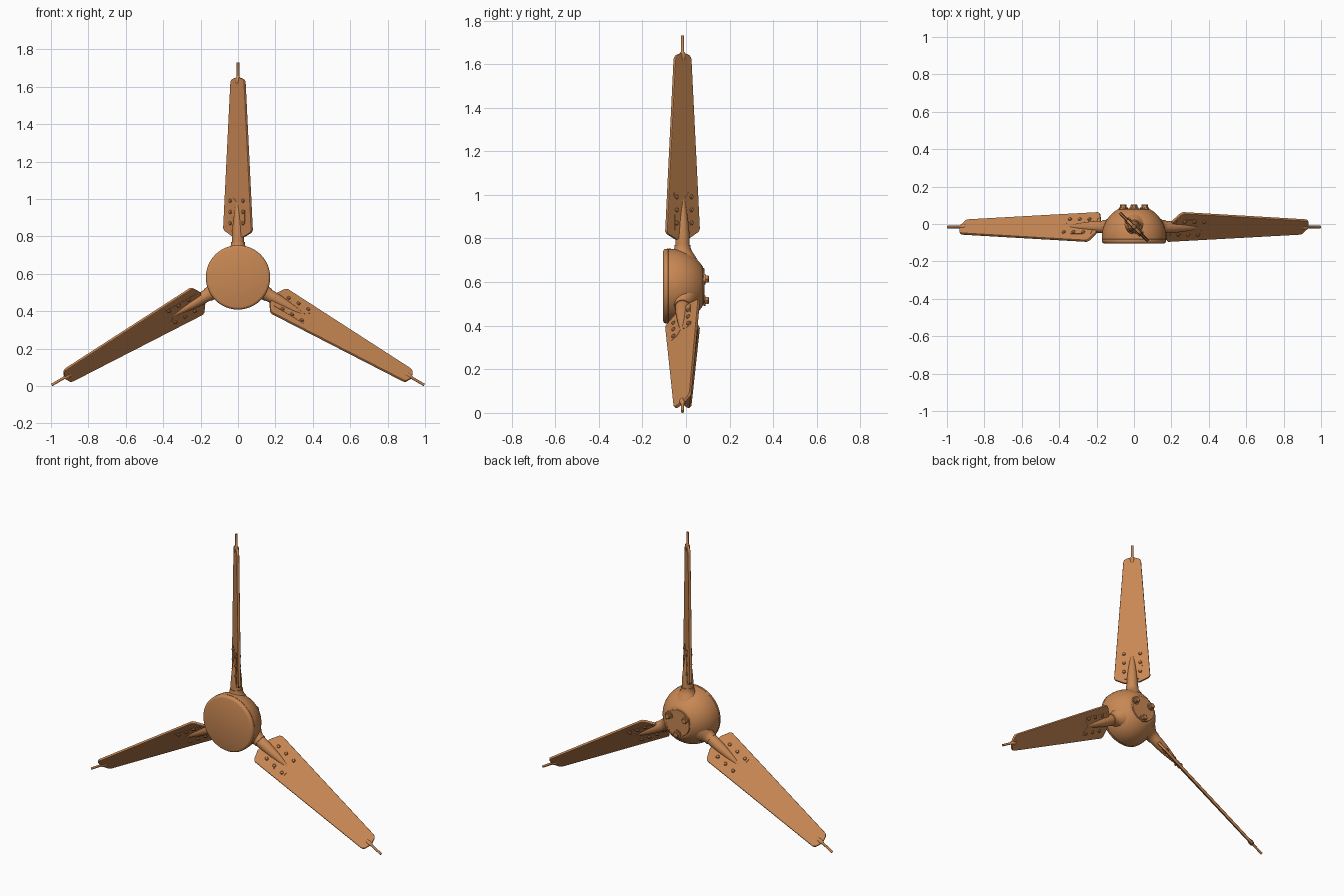
import bpy, bmesh, math
from mathutils import Matrix, Vector

if "Cube" in bpy.data.objects:
    bpy.data.objects.remove(bpy.data.objects["Cube"])

copper = bpy.data.materials.new("copper brown")
copper.diffuse_color = (0.58, 0.245, 0.088, 1)
copper.use_nodes = True
copper.node_tree.nodes["Principled BSDF"].inputs["Base Color"].default_value = copper.diffuse_color

HUB_Z = 0.581
AXIS_Y = -0.016


def finish(name, bm, matrix, bevel=0.0, smooth=True):
    """Turn a bmesh into a named object placed by matrix."""
    bmesh.ops.remove_doubles(bm, verts=bm.verts, dist=1e-6)
    bmesh.ops.recalc_face_normals(bm, faces=bm.faces)
    me = bpy.data.meshes.new(name)
    bm.to_mesh(me)
    bm.free()
    me.materials.append(copper)
    ob = bpy.data.objects.new(name, me)
    bpy.context.collection.objects.link(ob)
    ob.matrix_world = matrix
    if bevel:
        mod = ob.modifiers.new("Bevel", 'BEVEL')
        mod.width, mod.segments, mod.limit_method = bevel, 2, 'ANGLE'
    if smooth:
        bpy.ops.object.select_all(action='DESELECT')
        ob.select_set(True)
        bpy.context.view_layer.objects.active = ob
        bpy.ops.object.shade_smooth_by_angle(angle=math.radians(35))
    return ob


def lathe(name, profile, matrix, sides=32):
    """Revolve (radius, height) points around local z."""
    bm = bmesh.new()
    vs = [bm.verts.new((r, 0, z)) for r, z in profile]
    es = [bm.edges.new(p) for p in zip(vs, vs[1:])]
    bmesh.ops.spin(bm, geom=vs + es, cent=(0, 0, 0), axis=(0, 0, 1),
                   angle=2 * math.pi, steps=sides, use_duplicate=False)
    return finish(name, bm, matrix)


def slab(name, outline, thick, matrix, bevel=0.0):
    """Flat sheet in local xz, centred on y = 0."""
    bm = bmesh.new()
    f = bm.faces.new([bm.verts.new((x, -thick / 2, z)) for x, z in outline])
    res = bmesh.ops.extrude_face_region(bm, geom=[f])
    bmesh.ops.translate(bm, vec=(0, thick, 0),
                        verts=[v for v in res["geom"] if isinstance(v, bmesh.types.BMVert)])
    return finish(name, bm, matrix, bevel, smooth=False)


# Hub frame: local z points to the back (+y)
hub = Matrix.Translation((0, 0, HUB_Z)) @ Matrix.Rotation(-math.pi / 2, 4, 'X')

# Front cover disc with rounded rim
lathe("front_cover", [(0, -0.105), (0.158, -0.105), (0.166, -0.102), (0.171, -0.096),
                      (0.172, -0.088), (0.172, -0.083), (0.169, -0.079), (0, -0.079)], hub, 64)

# Rear dome, cut flat at the back
dome = [(0, -0.081), (0.172, -0.081)]
for i in range(13):
    a = math.radians(59.5) * i / 12
    dome.append((0.172 * math.cos(a), -0.07 + 0.172 * math.sin(a)))
lathe("hub_dome", dome + [(0, dome[-1][1])], hub, 64)

# Back plate with three bolts between the blades
lathe("back_plate", [(0, 0.07), (0.083, 0.07), (0.083, 0.081), (0.080, 0.084), (0, 0.084)], hub, 48)
for k in range(3):
    a = math.radians(30 + 120 * k)
    spot = Matrix.Translation((0.066 * math.cos(a), 0, HUB_Z + 0.066 * math.sin(a)))
    spot = spot @ Matrix.Rotation(-math.pi / 2, 4, 'X')
    lathe(f"hub_washer_{k}", [(0, 0.08), (0.024, 0.08), (0.024, 0.089), (0, 0.089)], spot, 24)
    lathe(f"hub_bolt_{k}", [(0, 0.085), (0.018, 0.085), (0.018, 0.102), (0.015, 0.105), (0, 0.105)], spot, 6)

# Blade outline: slanted root, rounded tip
blade_shape = [(0.107, 0.250), (0.097, 0.238), (0.045, 0.215), (-0.045, 0.222),
               (-0.097, 0.248), (-0.107, 0.262),
               (-0.053, 1.035), (-0.050, 1.050), (-0.040, 1.060), (-0.015, 1.068),
               (0.015, 1.068), (0.040, 1.060), (0.050, 1.050), (0.053, 1.035)]
plate_shape = [(0.058, 0.240), (-0.058, 0.240), (-0.062, 0.430), (-0.030, 0.430),
               (0, 0.400), (0.030, 0.430), (0.062, 0.430)]

for k in range(3):
    # Blade frame: local z runs outward, blade pitched 45 degrees
    m = (Matrix.Translation((0, AXIS_Y, HUB_Z)) @ Matrix.Rotation(math.radians(120 * k), 4, 'Y')
         @ Matrix.Rotation(math.radians(-45), 4, 'Z'))
    slab(f"blade_{k}", blade_shape, 0.016, m, 0.004)
    slab(f"root_plate_{k}", plate_shape, 0.019, m)
    # Flared collar on the hub and tapered root shaft
    lathe(f"collar_{k}", [(0, 0.10), (0.066, 0.125), (0.056, 0.142), (0.045, 0.158),
                          (0.038, 0.172), (0.037, 0.190), (0, 0.190)], m)
    lathe(f"root_shaft_{k}", [(0, 0.12), (0.033, 0.12), (0.033, 0.205), (0.031, 0.25),
                              (0.026, 0.30), (0.019, 0.35), (0.010, 0.40), (0.004, 0.425), (0, 0.43)], m)
    # Tip rod with a pointed inner end
    lathe(f"tip_rod_{k}", [(0, 1.01), (0.008, 1.028), (0.014, 1.05), (0.014, 1.066),
                           (0.007, 1.076), (0.007, 1.150), (0, 1.150)], m, 16)
    # Six bolts through each blade root
    for i, z in enumerate((0.29, 0.35, 0.41)):
        for side in (-1, 1):
            b = m @ Matrix.Translation((side * 0.048, 0, z)) @ Matrix.Rotation(math.pi / 2, 4, 'X')
            lathe(f"blade_bolt_{k}_{i}_{'left' if side < 0 else 'right'}",
                  [(0, -0.017), (0.007, -0.017), (0.010, -0.013), (0.010, 0.013),
                   (0.007, 0.017), (0, 0.017)], b, 12)
